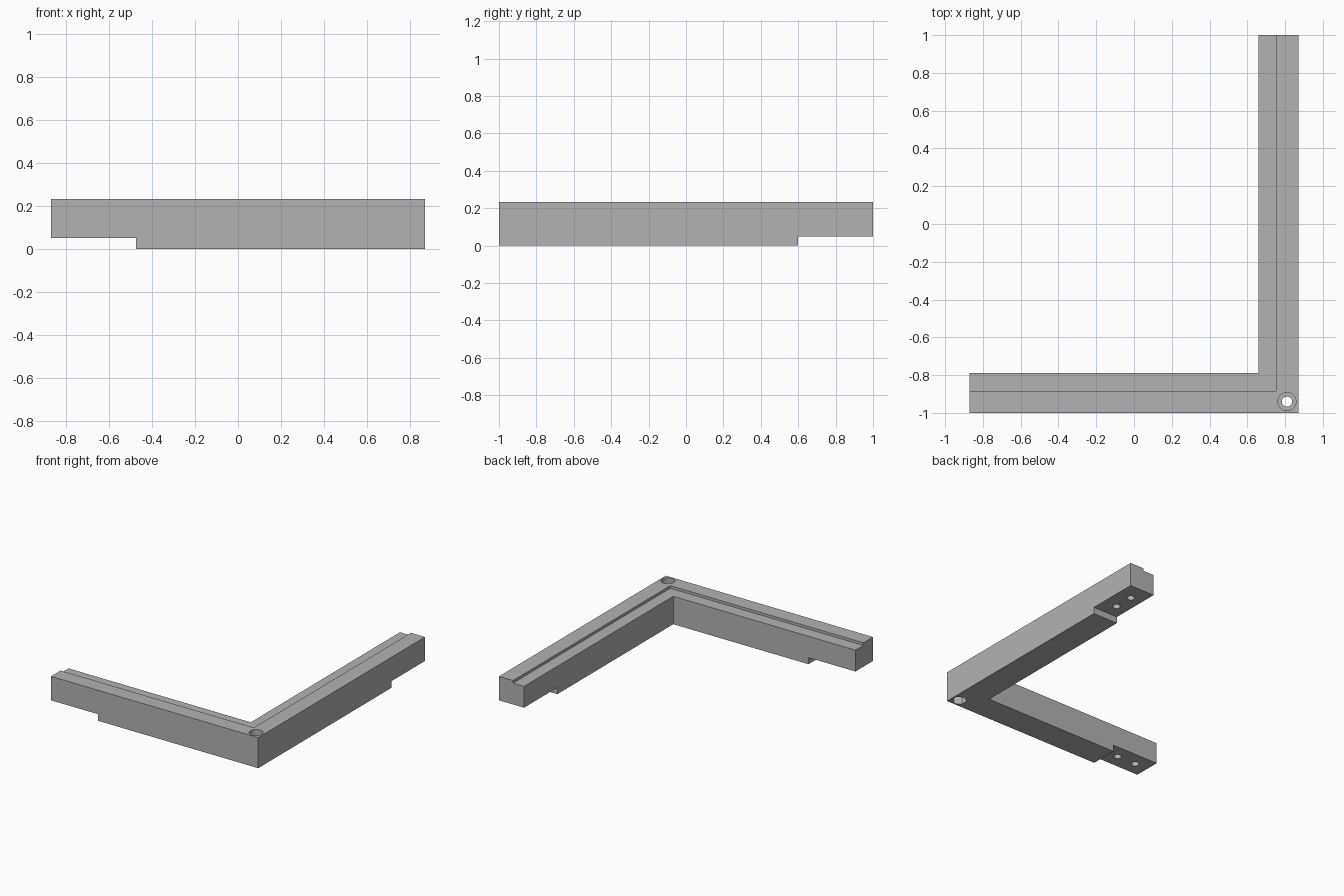
import bpy
import bmesh
import math

cube = bpy.data.objects.get("Cube")
if cube:
    bpy.data.objects.remove(cube, do_unlink=True)

# Overall extents
RIGHT, FRONT, BACK, TOP = 0.87, -1.0, 1.0, 0.232
ARM = 0.21      # width of each arm
RAIL = 0.118    # width of the raised outer rail
STEP = 0.02     # drop from the rail to the inner ledge
RELIEF = 0.05   # undercut beneath each arm end
SCREW = (0.81, -0.94)

grey = bpy.data.materials.new("plain grey")
grey.use_nodes = True
colour = (0.45, 0.45, 0.45, 1)
grey.diffuse_color = colour
grey.node_tree.nodes["Principled BSDF"].inputs["Base Color"].default_value = colour


def finish(bm, name):
    bmesh.ops.recalc_face_normals(bm, faces=bm.faces)
    mesh = bpy.data.meshes.new(name)
    bm.to_mesh(mesh)
    bm.free()
    obj = bpy.data.objects.new(name, mesh)
    mesh.materials.append(grey)
    bpy.context.collection.objects.link(obj)
    return obj


def prism(name, points, z0, z1):
    bm = bmesh.new()
    face = bm.faces.new([bm.verts.new((x, y, z0)) for x, y in points])
    new = bmesh.ops.extrude_face_region(bm, geom=[face])["geom"]
    verts = [v for v in new if isinstance(v, bmesh.types.BMVert)]
    bmesh.ops.translate(bm, verts=verts, vec=(0, 0, z1 - z0))
    return finish(bm, name)


def l_shape(width):
    x, y = RIGHT - width, FRONT + width
    return [(-RIGHT, FRONT), (RIGHT, FRONT), (RIGHT, BACK),
            (x, BACK), (x, y), (-RIGHT, y)]


def box(x0, x1, y0, y1):
    return [(x0, y0), (x1, y0), (x1, y1), (x0, y1)]


def circle(centre, radius, sides=32, turn=0):
    angles = [turn + math.tau * i / sides for i in range(sides)]
    return [(centre[0] + radius * math.cos(a), centre[1] + radius * math.sin(a))
            for a in angles]


def boolean(target, tool, operation):
    mod = target.modifiers.new(operation, "BOOLEAN")
    mod.operation = operation
    mod.solver = "EXACT"
    mod.object = tool
    tool.hide_render = True
    bpy.context.view_layer.objects.active = target
    bpy.ops.object.modifier_apply(modifier=mod.name)
    bpy.data.objects.remove(tool, do_unlink=True)


# Full-height L bracket
frame = prism("corner_frame", l_shape(ARM), 0, TOP)

# Lowered inner ledge, cut back to the raised rail
x_rail, y_rail = RIGHT - RAIL, FRONT + RAIL - 0.003
boolean(frame, prism("ledge_cutter", box(-1.2, x_rail, y_rail, 1.2),
                     TOP - STEP, TOP + 0.1), "DIFFERENCE")

# Undercuts at both arm ends
for area in (box(-1.2, -0.475, -1.2, -0.5), box(0.5, 1.2, 0.6, 1.2)):
    boolean(frame, prism("relief_cutter", area, -0.1, RELIEF), "DIFFERENCE")

# Blind magnet holes under the arm ends
mid_x, mid_y = RIGHT - ARM / 2 - 0.008, FRONT + ARM / 2
for centre in ((-0.76, mid_y), (-0.60, mid_y), (mid_x, 0.865), (mid_x, 0.71)):
    boolean(frame, prism("hole_cutter", circle(centre, 0.027),
                         0, RELIEF + 0.09), "DIFFERENCE")

# Corner screw: through hole, round counterbore on top, hex pocket below
boolean(frame, prism("shaft_cutter", circle(SCREW, 0.027), -0.1, 0.4), "DIFFERENCE")
boolean(frame, prism("head_cutter", circle(SCREW, 0.048), TOP - 0.05, 0.4), "DIFFERENCE")
boolean(frame, prism("nut_cutter", circle(SCREW, 0.055, 6, math.pi / 6),
                     -0.1, 0.06), "DIFFERENCE")

# Crisp edges, smooth hole walls
bpy.ops.object.select_all(action="DESELECT")
frame.select_set(True)
bpy.context.view_layer.objects.active = frame
bpy.ops.object.shade_smooth_by_angle(angle=math.radians(30))
